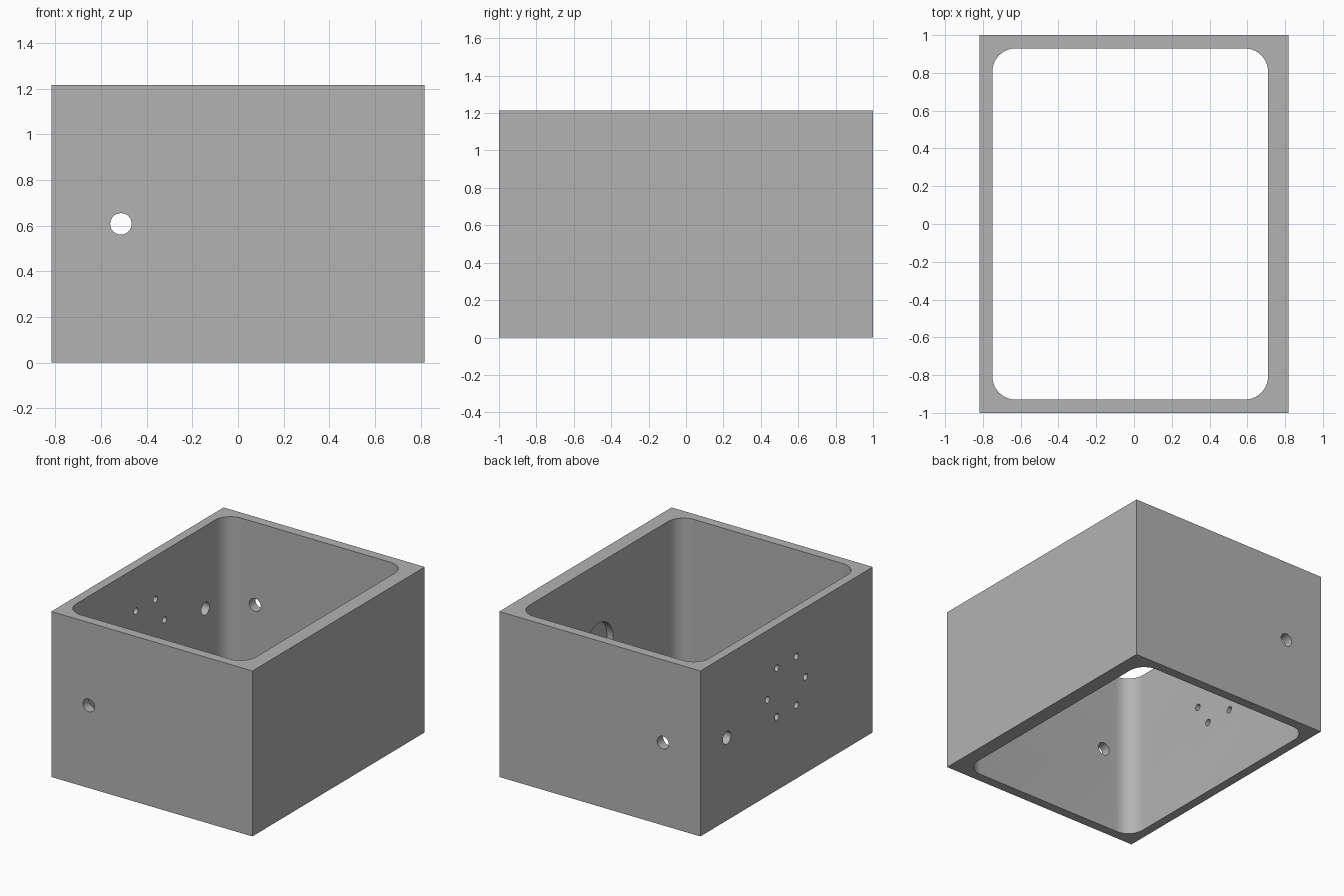
import bpy
import bmesh
from math import radians, sin, cos, pi
from mathutils import Matrix, Vector

cube = bpy.data.objects.get("Cube")
if cube:
    bpy.data.objects.remove(cube, do_unlink=True)

HALF_X, HALF_Y, HEIGHT = 0.817, 1.0, 1.215
MID_Z = HEIGHT / 2

grey = bpy.data.materials.new("plain grey")
grey.use_nodes = True
grey.diffuse_color = (0.45, 0.45, 0.45, 1)
grey.node_tree.nodes["Principled BSDF"].inputs["Base Color"].default_value = (0.45, 0.45, 0.45, 1)


def add_object(name, bm):
    bmesh.ops.recalc_face_normals(bm, faces=bm.faces)
    mesh = bpy.data.meshes.new(name)
    bm.to_mesh(mesh)
    bm.free()
    mesh.materials.append(grey)
    obj = bpy.data.objects.new(name, mesh)
    bpy.context.collection.objects.link(obj)
    return obj


def prism(name, outline, z0, z1):
    bm = bmesh.new()
    face = bm.faces.new([bm.verts.new((x, y, z0)) for x, y in outline])
    top = bmesh.ops.extrude_face_region(bm, geom=[face])["geom"]
    verts = [v for v in top if isinstance(v, bmesh.types.BMVert)]
    bmesh.ops.translate(bm, verts=verts, vec=(0, 0, z1 - z0))
    return add_object(name, bm)


def rounded_rect(x0, x1, y0, y1, r, steps=14):
    corners = [(x1 - r, y1 - r), (x0 + r, y1 - r), (x0 + r, y0 + r), (x1 - r, y0 + r)]
    points = []
    for i, (cx, cy) in enumerate(corners):
        for s in range(steps + 1):
            a = pi / 2 * (i + s / steps)
            points.append((cx + r * cos(a), cy + r * sin(a)))
    return points


def drill(name, centre, axis, radius, length, sides=40):
    bm = bmesh.new()
    bmesh.ops.create_cone(bm, cap_ends=True, segments=sides,
                          radius1=radius, radius2=radius, depth=length)
    turn = Vector(axis).to_track_quat("Z", "Y").to_matrix().to_4x4()
    bm.transform(Matrix.Translation(centre) @ turn)
    return add_object(name, bm)


# Solid block
block = [(-HALF_X, -HALF_Y), (HALF_X, -HALF_Y), (HALF_X, HALF_Y), (-HALF_X, HALF_Y)]
housing = prism("housing", block, 0, HEIGHT)

# Open cavity with rounded corners, thicker on the left wall
cutters = [prism("cavity_cutter", rounded_rect(-0.75, 0.71, -0.93, 0.93, 0.125), -0.2, HEIGHT + 0.2)]

# Holes through the front and back walls
for side in (-1, 1):
    cutters.append(drill("end_hole_cutter", (-0.513, side * 0.97, MID_Z), (0, 1, 0), 0.047, 0.3))

# Main bore, side holes and bolt pattern in the right wall
wall_x = -0.785
cutters.append(drill("bore_cutter", (wall_x, 0, MID_Z), (1, 0, 0), 0.09, 0.3))
for side in (-1, 1):
    cutters.append(drill("side_hole_cutter", (wall_x, side * 0.693, MID_Z), (1, 0, 0), 0.047, 0.3))
    for y, z in ((0.113, 0.897), (0.22, 0.706), (0.113, 0.539)):
        cutters.append(drill("bolt_hole_cutter", (wall_x, side * y, z), (1, 0, 0), 0.024, 0.3, 24))

# Blind round pocket inside the left wall
cutters.append(drill("pocket_cutter", (0.66, 0, MID_Z), (1, 0, 0), 0.168, 0.2, 56))

# Cut everything out of the block
bpy.context.view_layer.objects.active = housing
for cutter in cutters:
    cutter.hide_render = True
    mod = housing.modifiers.new("cut", "BOOLEAN")
    mod.operation = "DIFFERENCE"
    mod.solver = "EXACT"
    mod.object = cutter
    bpy.ops.object.modifier_apply(modifier=mod.name)
    bpy.data.objects.remove(cutter, do_unlink=True)

# Smooth the curved walls, keep the edges crisp
for obj in bpy.context.selected_objects:
    obj.select_set(False)
housing.select_set(True)
bpy.ops.object.shade_smooth_by_angle(angle=radians(30))
